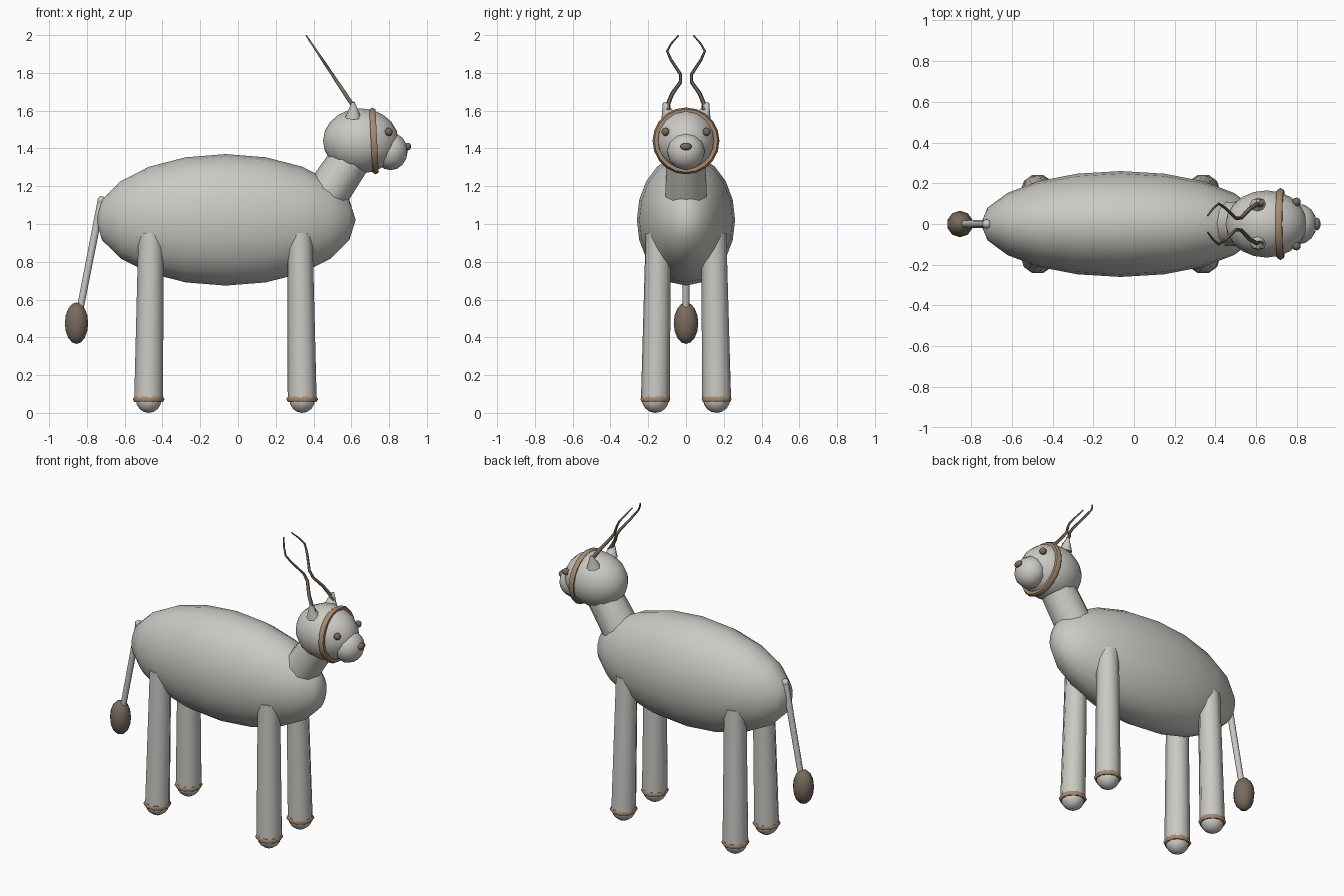
import bpy
import bmesh
import math
from mathutils import Matrix, Vector

if "Cube" in bpy.data.objects:
    bpy.data.objects.remove(bpy.data.objects["Cube"], do_unlink=True)


def make_material(name, rgb):
    mat = bpy.data.materials.new(name)
    mat.use_nodes = True
    colour = (*rgb, 1)
    mat.diffuse_color = colour
    mat.node_tree.nodes["Principled BSDF"].inputs["Base Color"].default_value = colour
    return mat


GREY = make_material("warm grey", (0.60, 0.585, 0.55))
TAN = make_material("tan brown", (0.38, 0.25, 0.155))
DARK = make_material("dark brown", (0.19, 0.145, 0.11))


def finish(name, bm, mat, angle=60):
    mesh = bpy.data.meshes.new(name)
    bm.to_mesh(mesh)
    bm.free()
    mesh.materials.append(mat)
    obj = bpy.data.objects.new(name, mesh)
    bpy.context.collection.objects.link(obj)
    bpy.ops.object.select_all(action="DESELECT")
    obj.select_set(True)
    bpy.context.view_layer.objects.active = obj
    bpy.ops.object.shade_smooth_by_angle(angle=math.radians(angle))
    return obj


def ellipsoid(name, centre, radii, mat, segs=12, rings=8, axis="Z"):
    bm = bmesh.new()
    turn = Matrix.Rotation(math.pi / 2, 4, "Y") if axis == "X" else Matrix()
    place = Matrix.Translation(centre) @ Matrix.Diagonal((*radii, 1)) @ turn
    bmesh.ops.create_uvsphere(bm, u_segments=segs, v_segments=rings, radius=1, matrix=place)
    return finish(name, bm, mat)


def tube(name, start, end, r_start, r_end, mat, segs=8):
    # Tapered cylinder between two points
    a, b = Vector(start), Vector(end)
    turn = (b - a).to_track_quat("Z", "Y").to_matrix().to_4x4()
    bm = bmesh.new()
    bmesh.ops.create_cone(bm, cap_ends=True, segments=segs, radius1=r_start, radius2=r_end,
                          depth=(b - a).length, matrix=Matrix.Translation((a + b) / 2) @ turn)
    return finish(name, bm, mat)


def ring(name, centre, major, minor, mat, segs, tilt=0):
    # Torus about z, tilted around y
    bm = bmesh.new()
    loops = []
    for i in range(segs):
        a = math.tau * i / segs
        loop = []
        for j in range(6):
            b = math.tau * j / 6
            r = major + minor * math.cos(b)
            loop.append(bm.verts.new((r * math.cos(a), r * math.sin(a), minor * math.sin(b))))
        loops.append(loop)
    for i in range(segs):
        p, q = loops[i], loops[(i + 1) % segs]
        for j in range(6):
            k = (j + 1) % 6
            bm.faces.new((p[j], q[j], q[k], p[k]))
    bm.transform(Matrix.Translation(centre) @ Matrix.Rotation(tilt, 4, "Y"))
    return finish(name, bm, mat)


# Body and neck
ellipsoid("body", (-0.065, 0, 1.022), (0.688, 0.26, 0.348), GREY, 20, 10, "X")
neck = tube("neck", (0.475, 0, 1.165), (0.625, 0, 1.39), 0.115, 0.108, GREY, 10)

# Head, muzzle, nose and headband
ellipsoid("head", (0.65, 0, 1.44), (0.2, 0.165, 0.172), GREY, 16, 10, "X")
ellipsoid("muzzle", (0.808, 0, 1.385), (0.09, 0.1, 0.1), GREY, 12, 8, "X")
ellipsoid("nose", (0.9, 0, 1.41), (0.017, 0.031, 0.02), DARK, 10, 6)
ring("headband", (0.72, 0, 1.44), 0.158, 0.019, TAN, 20, math.radians(87))

# Horn path: leans straight back while weaving sideways (y, z)
HORN = [(0.095, 1.6), (0.095, 1.635), (0.073, 1.69), (0.03, 1.75), (0.028, 1.79),
        (0.08, 1.87), (0.1, 1.915), (0.078, 1.955), (0.04, 1.998)]


def horn(name, s):
    bm = bmesh.new()
    path = [Vector((0.62 - 0.26 * (z - 1.61) / 0.39, s * y, z)) for y, z in HORN]
    loops = []
    for i, p in enumerate(path):
        d = path[min(i + 1, len(path) - 1)] - path[max(i - 1, 0)]
        side = d.cross(Vector((1, 0, 0))).normalized()
        up = side.cross(d).normalized()
        r = 0.013 - 0.009 * i / (len(path) - 1)
        loops.append([bm.verts.new(p + r * (math.cos(t) * side + math.sin(t) * up))
                      for t in (math.tau * k / 6 for k in range(6))])
    for p, q in zip(loops, loops[1:]):
        for j in range(6):
            k = (j + 1) % 6
            bm.faces.new((p[j], p[k], q[k], q[j]))
    bm.faces.new(loops[0])
    bm.faces.new(loops[-1])
    bmesh.ops.recalc_face_normals(bm, faces=bm.faces)
    finish(name, bm, DARK)


# Paired parts: eyes, ears, horns and legs
for side, s in (("left", 1), ("right", -1)):
    ellipsoid(side + "_eye", (0.798, s * 0.108, 1.488), (0.022,) * 3, DARK, 10, 6)
    tube(side + "_ear", (0.61, s * 0.09, 1.565), (0.61, s * 0.115, 1.645), 0.042, 0.008, GREY)
    horn(side + "_horn", s)
    for end, x in (("front", 0.34), ("hind", -0.473)):
        name = f"{side}_{end}_"
        tube(name + "leg", (x, s * 0.162, 0.07), (x - 0.012 if x > 0 else x + 0.012, s * 0.147, 0.95),
             0.077, 0.067, GREY, 8)
        ellipsoid(name + "foot", (x, s * 0.162, 0.072), (0.072,) * 3, GREY, 10, 8)
        ring(name + "cuff", (x, s * 0.162, 0.072), 0.068, 0.016, TAN, 10)

# Tail with a rounded root and tuft
ellipsoid("tail_root", (-0.723, 0, 1.125), (0.023,) * 3, GREY, 10, 6)
tube("tail", (-0.723, 0, 1.125), (-0.84, 0, 0.53), 0.02, 0.018, GREY)
ellipsoid("tail_tuft", (-0.855, 0, 0.475), (0.065, 0.065, 0.11), DARK, 10, 8)
